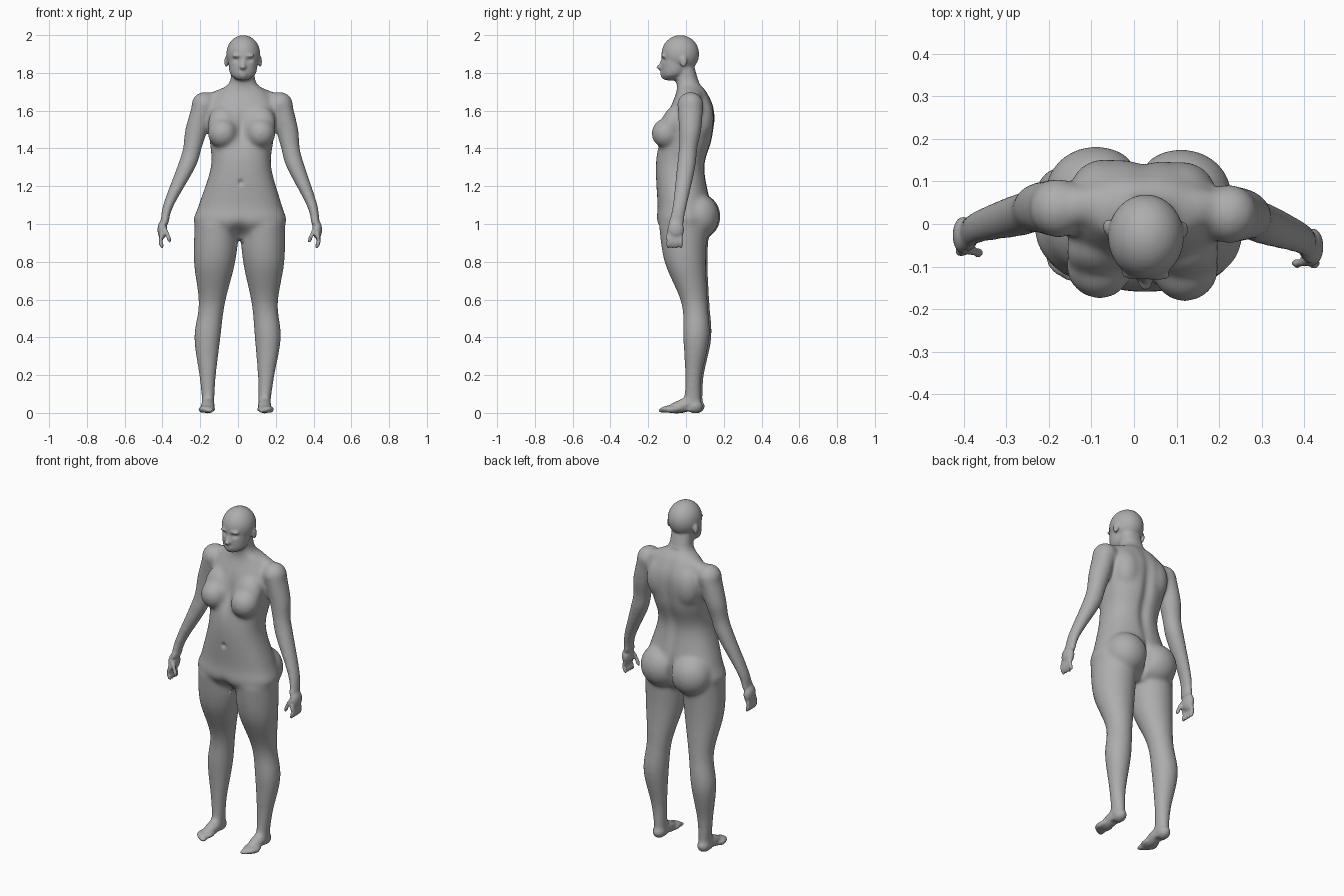
import bpy, bmesh, math
from mathutils import Matrix, Vector

if "Cube" in bpy.data.objects:
    bpy.data.objects.remove(bpy.data.objects["Cube"])

clay = bpy.data.materials.new("clay_grey")
clay.use_nodes = True
grey = (.42, .42, .42, 1)
clay.diffuse_color = grey
shader = clay.node_tree.nodes["Principled BSDF"]
shader.inputs["Base Color"].default_value = grey
shader.inputs["Roughness"].default_value = .7

bm = bmesh.new()


def midline(z):
    """The stance leans slightly to the left with height."""
    return .02 * z - .01


def place(x, y, z):
    """Put a point of the symmetric figure into its leaning, turned stance."""
    return Vector((x + midline(z), y - x / 30, z))


def blend(before, start, end, after, t):
    """Smooth curve through neighbouring section values."""
    slope_in, slope_out = (end - before) / 2, (after - start) / 2
    ease = t * t * (3 - 2 * t)
    return (start + (end - start) * ease + slope_in * t * (1 - t) ** 2
            - slope_out * t * t * (1 - t))


def resample(sections, steps=5):
    padded = [sections[0], *sections, sections[-1]]
    for group in zip(padded, padded[1:], padded[2:], padded[3:]):
        for step in range(steps):
            yield [blend(*values, step / steps) for values in zip(*group)]
    yield sections[-1]


def loft(sections, side=1, power=2, segments=32):
    """Skin level ovals, each given as centre x, y, z and half width, half depth."""
    rings = []
    for x, y, z, width, depth in resample(sections):
        ring = []
        for k in range(segments):
            angle = math.tau * k / segments
            c, s = math.cos(angle), math.sin(angle)
            dx = math.copysign(abs(c) ** (2 / power), c) * width
            dy = math.copysign(abs(s) ** (2 / power), s) * depth
            ring.append(bm.verts.new(place(side * (x + dx), y + dy, z)))
        rings.append(ring)
    for first, second in zip(rings, rings[1:]):
        for k in range(segments):
            bm.faces.new((first[k - 1], first[k], second[k], second[k - 1]))
    bm.faces.new(rings[0])
    bm.faces.new(rings[-1])


def blob(centre, radii, side=1, tilt=0, axis="X"):
    """Ellipsoid mass, turned about one axis."""
    x, y, z = centre
    matrix = (Matrix.Translation(place(side * x, y, z))
              @ Matrix.Rotation(tilt, 4, axis)
              @ Matrix.Diagonal((*radii, 1)))
    bmesh.ops.create_uvsphere(bm, u_segments=24, v_segments=16, radius=1, matrix=matrix)


def finger(joints, side, thickness=.012):
    """Chain of overlapping ellipsoids along bent joints."""
    for start, end in zip(joints, joints[1:]):
        a, b = (place(side * x, y, z) for x, y, z in (start, end))
        bone = b - a
        matrix = (Matrix.Translation((a + b) / 2)
                  @ bone.to_track_quat("Z", "Y").to_matrix().to_4x4()
                  @ Matrix.Diagonal((thickness, thickness, bone.length / 2 + thickness, 1)))
        bmesh.ops.create_uvsphere(bm, u_segments=16, v_segments=12, radius=1, matrix=matrix)


# Trunk and neck, from crotch to throat
loft([(0, 0, .92, .1, .07),
      (0, -.01, 1, .24, .14),
      (0, -.01, 1.1, .22, .14),
      (0, -.03, 1.3, .16, .13),
      (0, 0, 1.45, .17, .14),
      (0, .03, 1.6, .19, .12),
      (0, .03, 1.7, .13, .08),
      (0, .01, 1.75, .07, .06),
      (0, -.01, 1.85, .06, .05)], power=2.3)

# Head: skull, jaw, nose bridge, nose tip, lips and chin
blob((0, -.03, 1.9), (.09, .1, .1))
loft([(0, -.09, 1.76, .03, .03),
      (0, -.06, 1.8, .07, .07),
      (0, -.04, 1.9, .08, .09)])
blob((0, -.13, 1.84), (.013, .014, .03), tilt=-.25)
blob((0, -.14, 1.83), (.017, .017, .012))
blob((0, -.125, 1.8), (.026, .012, .01))
blob((0, -.12, 1.78), (.024, .016, .014))

for side in (1, -1):
    # Ear and brow
    blob((.09, -.01, 1.86), (.01, .02, .03), side)
    blob((.03, -.12, 1.89), (.03, .013, .01), side)
    # Breast, with its upper slope
    blob((.1, -.1, 1.48), (.08, .08, .08), side)
    blob((.1, -.07, 1.53), (.08, .06, .1), side, -.3)
    # Trapezius, shoulder and shoulder blade
    blob((.1, .04, 1.68), (.12, .05, .04), side, side * .3, "Y")
    blob((.2, .03, 1.63), (.07, .07, .07), side)
    blob((.09, .08, 1.56), (.08, .07, .12), side)
    # Buttock
    blob((.1, .07, 1.04), (.12, .11, .12), side)
    # Arm, from shoulder to wrist
    loft([(.2, .03, 1.65, .06, .07),
          (.24, .03, 1.5, .06, .06),
          (.26, .02, 1.4, .05, .05),
          (.29, .01, 1.3, .05, .05),
          (.38, -.02, 1.1, .03, .04),
          (.4, -.04, 1, .02, .04)], side)
    # Hand, four fingers and thumb
    blob((.41, -.04, .97), (.026, .045, .05), side)
    for i in range(4):
        y = .022 * i - .08
        finger([(.41, y, .95), (.42, y, .91), (.41, y, .88)], side)
    finger([(.4, -.07, .98), (.38, -.08, .94), (.37, -.08, .91)], side)
    # Leg, from hip to sole
    loft([(.12, -.01, 1, .12, .13),
          (.13, 0, .8, .11, .11),
          (.14, .05, .58, .07, .07),
          (.16, .06, .4, .07, .07),
          (.155, .045, .2, .045, .045),
          (.15, .04, .08, .034, .045),
          (.15, .03, .01, .03, .05)], side)
    # Heel, instep, ball and toes
    blob((.15, .05, .035), (.036, .044, .037), side)
    blob((.15, -.01, .04), (.036, .09, .036), side, .3)
    blob((.155, -.07, .02), (.045, .06, .02), side)
    for i in range(5):
        blob((.13 + .014 * i, .003 * i * i - .12, .013), (.011, .024, .013), side)

# Fuse all masses into one skin
masses = bpy.data.meshes.new("masses")
bmesh.ops.recalc_face_normals(bm, faces=bm.faces)
bm.to_mesh(masses)
bm.free()
body = bpy.data.objects.new("body", masses)
bpy.context.collection.objects.link(body)
remesh = body.modifiers.new("fuse", "REMESH")
remesh.mode = "VOXEL"
remesh.voxel_size = .0065
depsgraph = bpy.context.evaluated_depsgraph_get()
skin = bpy.data.meshes.new_from_object(body.evaluated_get(depsgraph))
body.modifiers.clear()
body.data = skin
bpy.data.meshes.remove(masses)


def is_detail(p):
    """Face, feet and hands."""
    return p.z > 1.78 or p.z < .05 or (p.z < 1.03 and abs(p.x) > .33)


def bump(value, centre, width):
    return math.exp(-((value - centre) / width) ** 2)


# Relax the skin, keeping face, hands and feet crisper
bm = bmesh.new()
bm.from_mesh(skin)
broad = [v for v in bm.verts if not is_detail(v.co)]
for verts, rounds in ((broad, 22), (bm.verts[:], 4)):
    for _ in range(rounds):
        bmesh.ops.smooth_vert(bm, verts=verts, factor=.5, use_axis_x=True,
                              use_axis_y=True, use_axis_z=True)

for v in bm.verts:
    p = v.co
    across = abs(p.x - midline(p.z))
    # Spine and cleft
    if p.y > .03 and .9 < p.z < 1.75:
        p.y -= .016 * bump(across, 0, .03) * bump(p.z, 1.4, .25)
        p.y -= .03 * bump(across, 0, .014) * bump(p.z, 1.02, .08)
    # Navel, cleavage, eye sockets and groin
    if p.y < -.06:
        p.y += .012 * bump(across, 0, .012) * bump(p.z, 1.22, .014)
        p.y += .02 * bump(across, 0, .03) * bump(p.z, 1.5, .08)
        p.y += .011 * bump(across, .034, .017) * bump(p.z, 1.87, .013)
        p.y += .025 * bump(across, 0, .04) * bump(p.z, .95, .05)
for face in bm.faces:
    face.smooth = True
bm.to_mesh(skin)
bm.free()
skin.materials.clear()
skin.materials.append(clay)
